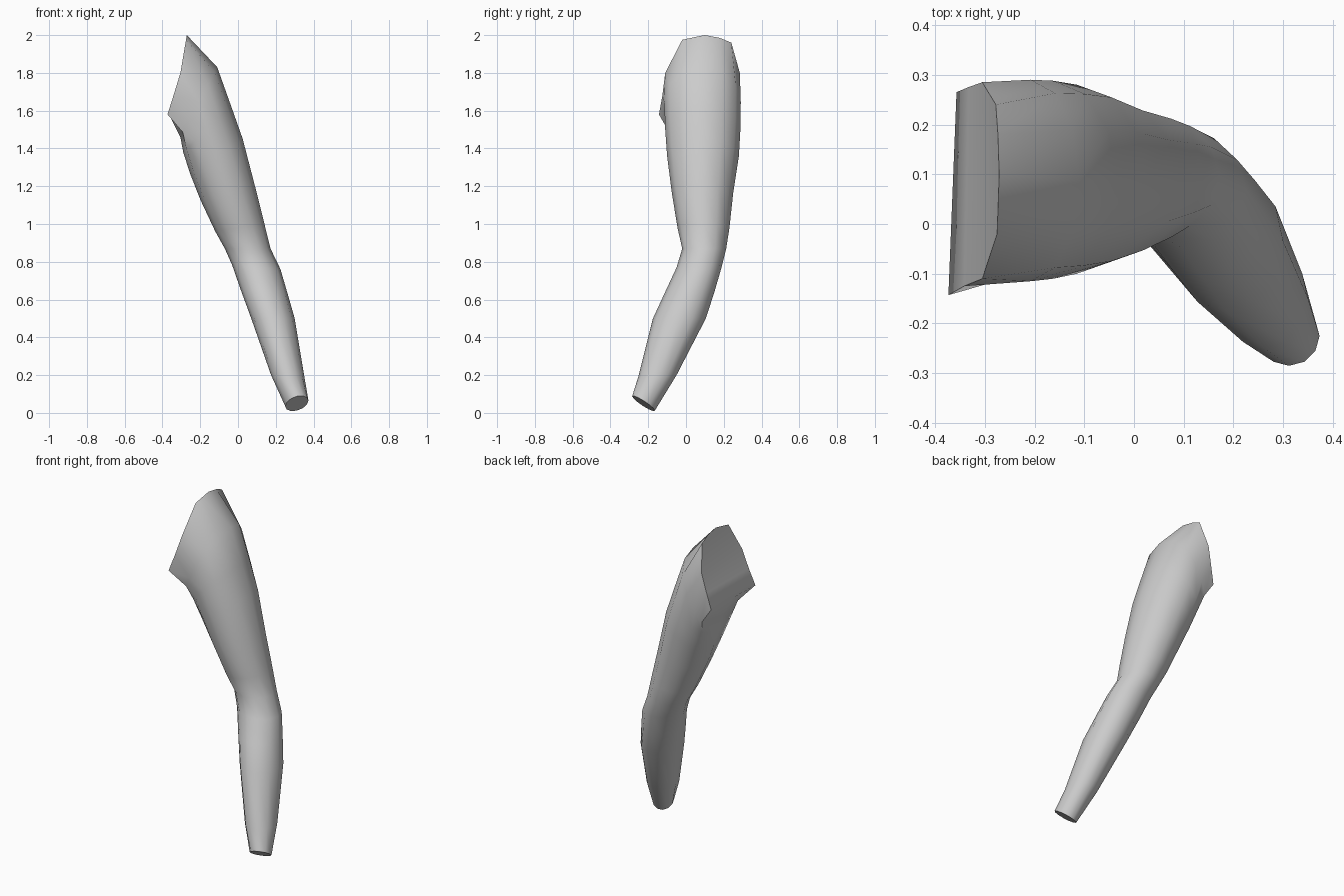
import bpy, bmesh, math

if "Cube" in bpy.data.objects:
    bpy.data.objects.remove(bpy.data.objects["Cube"])

SIDES = 12

grey = bpy.data.materials.new("plain grey")
grey.diffuse_color = (0.6, 0.6, 0.6, 1)
grey.use_nodes = True
grey.node_tree.nodes["Principled BSDF"].inputs["Base Color"].default_value = grey.diffuse_color


def ring(xl, zl, xr, zr, y0, y1, square=0.0, lean=0.0):
    """Oval section between a left and right point.
    square flattens its left side, lean tips it along y."""
    pts = []
    for k in range(SIDES):
        a = 2 * math.pi * k / SIDES
        c, s = math.cos(a), math.sin(a)
        if abs(s) < 1e-6:
            s = 0.0
        if c < -0.01:
            s = math.copysign(abs(s) ** (1 - square), s)
        x = (xl + xr) / 2 + c * (xr - xl) / 2
        y = (y0 + y1) / 2 + s * (y1 - y0) / 2
        z = (zl + zr) / 2 + c * (zr - zl) / 2 + lean * s
        pts.append((x, y, z))
    return pts


def rim_x(y, z):
    """The shoulder end bends at z = 1.8."""
    if z > 1.8:
        return -0.305 + 0.17 * (z - 1.8)
    return -0.305 - (0.06 - 0.04 * (y - 0.06)) * (1.8 - z) / 0.22


# squared-off shoulder rim, from the top round the back
rim_yz = [(0.10, 2.0), (0.18, 1.985), (0.24, 1.96), (0.285, 1.8),
          (0.275, 1.68), (0.265, 1.58), (0.06, 1.58), (-0.143, 1.58),
          (-0.125, 1.68), (-0.11, 1.8), (-0.02, 1.975), (0.04, 1.988)]
rim = [(rim_x(y, z), y, z) for y, z in rim_yz]

# sections from the shoulder, past the elbow, to the wrist
sections = [
    (-0.305, 1.46, -0.11, 1.83, -0.115, 0.29, 0.8),
    (-0.29, 1.38, -0.035, 1.62, -0.11, 0.288, 0.45),
    (-0.255, 1.27, 0.025, 1.45, -0.10, 0.28, 0.2),
    (-0.20, 1.13, 0.09, 1.20, -0.075, 0.25),
    (-0.12, 0.96, 0.14, 1.00, -0.045, 0.23),
    (-0.07, 0.87, 0.172, 0.87, -0.02, 0.213),
    (-0.03, 0.78, 0.225, 0.76, -0.05, 0.188),
    (0.015, 0.65, 0.26, 0.64, -0.108, 0.152),
    (0.07, 0.50, 0.30, 0.50, -0.175, 0.105),
    (0.175, 0.20, 0.35, 0.20, -0.25, -0.05),
    (0.25, 0.035, 0.373, 0.065, -0.285, -0.165, 0, -0.038),
]
rings = [rim] + [ring(*s) for s in sections]

bm = bmesh.new()
loops = [[bm.verts.new(p) for p in r] for r in rings]
for a, b in zip(loops, loops[1:]):
    for k in range(SIDES):
        n = (k + 1) % SIDES
        bm.faces.new((a[k], b[k], b[n], a[n]))

# shoulder end in horizontal strips
top = loops[0]
for ids in ((5, 6, 7, 8, 4), (4, 8, 9, 3), (3, 9, 10, 2), (2, 10, 11, 1), (1, 11, 0)):
    bm.faces.new([top[i] for i in ids])
# wrist end
bm.faces.new(loops[-1])
bmesh.ops.recalc_face_normals(bm, faces=bm.faces)

mesh = bpy.data.meshes.new("arm")
bm.to_mesh(mesh)
bm.free()
mesh.materials.append(grey)
arm = bpy.data.objects.new("arm", mesh)
bpy.context.collection.objects.link(arm)
bpy.context.view_layer.objects.active = arm
arm.select_set(True)
bpy.ops.object.shade_smooth_by_angle(angle=math.radians(50))
